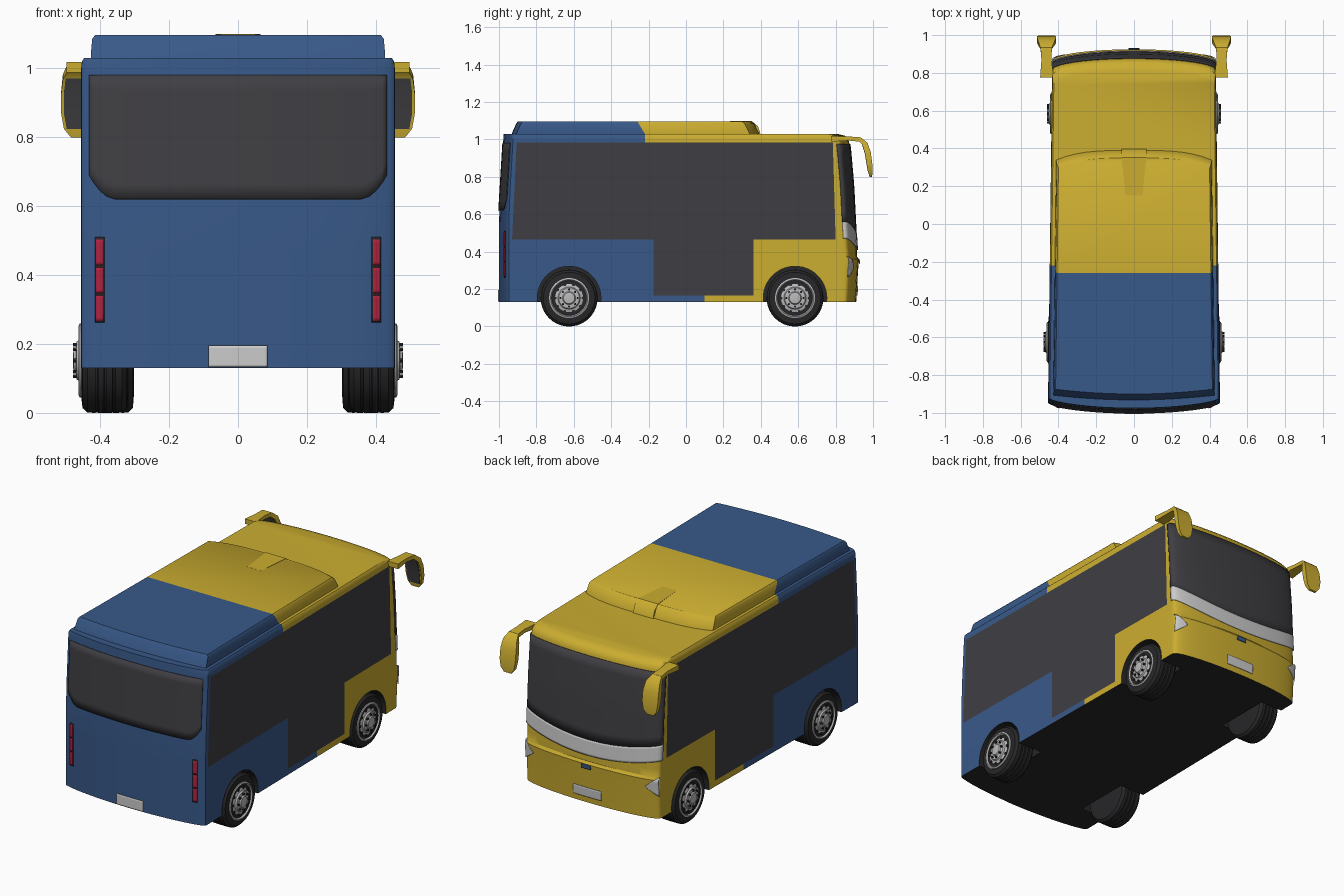
import bpy, bmesh
from math import sin, cos, pi
from mathutils import Vector

cube = bpy.data.objects.get("Cube")
if cube:
    bpy.data.objects.remove(cube)


def material(name, rgb):
    m = bpy.data.materials.new(name)
    m.use_nodes = True
    m.diffuse_color = (*rgb, 1)
    m.node_tree.nodes["Principled BSDF"].inputs["Base Color"].default_value = (*rgb, 1)
    return m


BLUE = material("blue_paint", (0.04, 0.1, 0.25))
YELLOW = material("yellow_paint", (0.6, 0.42, 0.03))
GLASS = material("dark_glass", (0.05, 0.048, 0.055))
BLACK = material("black_rubber", (0.02, 0.02, 0.022))
SILVER = material("silver_trim", (0.6, 0.6, 0.6))
RED = material("red_lamp", (0.45, 0.015, 0.05))
METAL = material("rim_metal", (0.5, 0.5, 0.5))
PAINTS = [BLUE, YELLOW, GLASS, BLACK]


def make(name, bm, mats):
    me = bpy.data.meshes.new(name)
    bm.to_mesh(me)
    bm.free()
    for m in mats:
        me.materials.append(m)
    ob = bpy.data.objects.new(name, me)
    bpy.context.collection.objects.link(ob)
    return ob


def loft(name, parts, mats, rule=None, planes=()):
    """Skin each stack of rings, cut along planes, colour faces by rule."""
    bm = bmesh.new()
    for rings in parts:
        vs = [[bm.verts.new(p) for p in r] for r in rings]
        for a, b in zip(vs, vs[1:]):
            for i in range(len(a)):
                j = (i + 1) % len(a)
                bm.faces.new((a[i], a[j], b[j], b[i]))
        bm.faces.new(vs[0])
        bm.faces.new(vs[-1])
    bmesh.ops.recalc_face_normals(bm, faces=bm.faces)
    for co, no in planes:
        geom = bm.verts[:] + bm.edges[:] + bm.faces[:]
        bmesh.ops.bisect_plane(bm, geom=geom, dist=1e-5, plane_co=co, plane_no=no)
    bm.normal_update()
    if rule:
        for f in bm.faces:
            f.material_index = rule(f.calc_center_median(), f.normal)
    return make(name, bm, mats)


def circle(x, r, cy, cz, n=32):
    return [(x, cy + r * cos(2 * pi * i / n), cz + r * sin(2 * pi * i / n)) for i in range(n)]


def lerp(table, z):
    for (a, p), (b, q) in zip(table, table[1:]):
        if z <= b:
            return p + (q - p) * max(0, z - a) / (b - a)
    return table[-1][1]


# Body outline: end profiles by height, rounded in plan
NOSE = [(.13, .91), (.3, .92), (.36, .925), (.375, .914), (.42, .913), (.55, .905),
        (.75, .895), (.97, .876), (1.0, .868), (1.02, .85), (1.03, .81)]
TAIL = [(.13, -1), (.62, -1), (.98, -.978), (1.03, -.975)]
SQUEEZE = [(.13, 1), (1.0, 1), (1.02, .995), (1.03, .98)]


def end_point(s, z, front, off=0.0):
    t = 1 - (1 - abs(s)) ** 2.5
    sign = 1 if s >= 0 else -1
    bulge = 1 - (1 - min(t, 1) ** 4) ** .25
    x = (.433 if front else .455) * t * lerp(SQUEEZE, z) + off * t ** 8
    if front:
        return Vector((sign * x, lerp(NOSE, z) - .03 * t * t - .045 * bulge + off, z))
    return Vector((sign * x, lerp(TAIL, z) + .035 * t * t + .025 * bulge - off, z))


def body_ring(z, n=12):
    steps = [i / n for i in range(-n, n + 1)]
    return ([end_point(s, z, True) for s in steps]
            + [end_point(-s, z, False) for s in steps])


def window_back(z):
    return -.93 + (z - .465) * .048


def window_front(z):
    return .80 - (z - .465) * .029


def body_paint(c, n):
    if n.z < -.7:
        return 3
    if abs(n.x) > .9:
        if .465 < c.z < .985 and window_back(c.z) < c.y < window_front(c.z):
            return 2
        if .165 < c.z < .465 and -.175 < c.y < .36:
            return 2
    return int(c.y > (.10 if c.z < .465 else -.22))


cuts = [((0, 0, z), (0, 0, 1)) for z in (.165, .465, .985)]
cuts += [((0, y, 0), (0, 1, 0)) for y in (-.22, -.175, .10, .36)]
cuts += [((0, -.93, .465), (0, 1, -.048)), ((0, .80, .465), (0, 1, .029))]
body = loft("body", [[body_ring(z) for z, _ in NOSE]], PAINTS, body_paint, cuts)

# Wheel arches cut out of the body
AXLES = ((-.625, 0), (.583, -.018))
arches = loft("arch_cutter", [[circle(s * x, .17, y, .152, 48) for x in (.29, .6)]
                              for y, _ in AXLES for s in (1, -1)], PAINTS, lambda c, n: 3)
arches.hide_render = True
mod = body.modifiers.new("arches", 'BOOLEAN')
mod.operation, mod.solver, mod.object = 'DIFFERENCE', 'EXACT', arches
bpy.context.view_layer.objects.active = body
bpy.ops.object.modifier_apply(modifier=mod.name)
bpy.data.objects.remove(arches)


# Roof pod with a slanted colour split
def pod_ring(z, front, back, inset, n=8):
    steps = [i / n for i in range(-n, n + 1)]
    return ([((.412 - inset) * t, front - .04 * t ** 4 - .012 * t * t, z) for t in steps]
            + [(-(.427 - inset) * t, back + .025 * t * t, z) for t in steps])


loft("roof_pod", [[pod_ring(1.02, .393, -.935, 0), pod_ring(1.04, .388, -.928, 0),
                   pod_ring(1.085, .365, -.908, .004), pod_ring(1.096, .35, -.9, .012)]],
     PAINTS, lambda c, n: int(c.y > -.22 - (c.z - 1.03) * .6),
     [((0, -.22, 1.03), (0, 1, .6))])
scoop = ((.15, 1.08), (.15, 1.0965), (.352, 1.0985), (.385, 1.07), (.398, 1.03), (.3, 1.03))
loft("roof_scoop", [[[(x * (.7 if y < .2 else 1), y, z) for y, z in scoop]
                     for x in (-.065, .065)]], [YELLOW])


# Thin plates that follow the curved nose and tail
def plate(name, mat, front, x0, x1, low, high, off=.005, nu=24, nv=8):
    width = .433 if front else .455

    def to_s(x):
        t = min(abs(x) / width, 1)
        return (1 - (1 - t) ** .4) * (1 if x >= 0 else -1)

    a, b = to_s(x0), to_s(x1)
    bm = bmesh.new()
    grid = []
    for i in range(nu + 1):
        s = a + (b - a) * i / nu
        t = 1 - (1 - abs(s)) ** 2.5
        lo, hi = (h(t) if callable(h) else h for h in (low, high))
        grid.append([bm.verts.new(end_point(s, lo + (hi - lo) * j / nv, front, off))
                     for j in range(nv + 1)])
    for p, q in zip(grid, grid[1:]):
        for j in range(nv):
            quad = (p[j], q[j], q[j + 1], p[j + 1])
            bm.faces.new(quad[::-1] if front else quad)
    ob = make(name, bm, [mat])
    sol = ob.modifiers.new("thickness", 'SOLIDIFY')
    sol.thickness, sol.offset = .004, -1
    return ob


plate("windshield", GLASS, True, -.433, .433, lambda t: .50 + .06 * t * t, .975)
plate("nose_band", SILVER, True, -.433, .433,
      lambda t: .41 + .06 * t * t, lambda t: .50 + .06 * t * t, .006)
plate("front_plate", SILVER, True, -.09, .09, .165, .22)
plate("nose_badge", BLUE, True, -.03, .03, .335, .36, .006)
plate("rear_window", GLASS, False, -.43, .43,
      lambda t: .62 + .07 * max(0, (t - .78) / .165) ** 2, .98, .004)
plate("rear_plate", SILVER, False, -.085, .085, .133, .195)
for side, tag in ((1, "left"), (-1, "right")):
    plate(tag + "_headlight", SILVER, True, side * .365, side * .43,
          lambda t: .315 - .05 * (t - .84) / .15, lambda t: .32 + .055 * (t - .84) / .15,
          nu=10) if side > 0 else plate(
        tag + "_headlight", SILVER, True, -.43, -.365,
        lambda t: .315 - .05 * (t - .84) / .15, lambda t: .32 + .055 * (t - .84) / .15, nu=10)
    inner, outer = sorted((side * .387, side * .413))
    plate(tag + "_tail_housing", BLACK, False, inner, outer, .262, .51, .003, 4)
    for k in range(3):
        lo = .267 + .081 * k
        plate(f"{tag}_tail_lamp_{k + 1}", RED, False, inner + .003, outer - .003,
              lo, lo + .074, .006, 4)

# Mirrors: a flat arm that bends down into a head (y, z, inner x, outer x, thickness)
ARM = [(.775, 1.003, .425, .497, .03), (.87, 1.005, .437, .49, .022),
       (.93, 1.0, .435, .495, .024), (.958, .975, .42, .508, .028),
       (.973, .93, .412, .513, .03), (.982, .87, .412, .513, .028),
       (.986, .825, .42, .505, .022), (.988, .80, .44, .485, .014)]


def strip(path, side, inset=0, back=0):
    rings = []
    for i, (y, z, x0, x1, th) in enumerate(path):
        p, q = path[max(i - 1, 0)], path[min(i + 1, len(path) - 1)]
        d = Vector((0, q[0] - p[0], q[1] - p[1])).normalized()
        n = Vector((0, -d.z, d.y)) * th / 2
        mid = Vector((0, y, z))
        lo, hi = (mid - n * (1 + back), mid + n * (1 - 1.2 * back))
        xa, xb = side * (x0 + inset), side * (x1 - inset)
        rings.append([(x, p.y, p.z) for x, p in ((xa, lo), (xb, lo), (xb, hi), (xa, hi))])
    return rings


for side, tag in ((1, "left"), (-1, "right")):
    loft(tag + "_mirror", [strip(ARM, side)], [YELLOW])
    loft(tag + "_mirror_glass", [strip(ARM[3:7], side, .008, .2)], [GLASS])

# Wheels: grooved tyre, dished rim, vent holes and bolts (x from tyre face, radius)
TYRE = [(-.135, .1), (-.132, .138), (-.118, .151)]
for g in (-.095, -.07, -.045):
    TYRE += [(g - .004, .152), (g - .003, .145), (g + .003, .145), (g + .004, .152)]
TYRE += [(-.018, .151), (-.004, .138), (0, .104)]
RIM = [(-.02, .107), (.004, .107), (.008, .099), (-.005, .09), (.005, .06),
       (.013, .055), (.015, .035), (.022, .03), (.024, .016)]
for axle, (y, shift) in zip(("rear", "front"), AXLES):
    for side, tag in ((1, "left"), (-1, "right")):
        face = .455 + shift

        def lathe(profile, cy=y, cz=.152, n=40):
            return [circle(side * (face + x), r, cy, cz, n) for x, r in profile]

        def studs(count, ring, r, x1, n):
            return [lathe([(-.02, r), (x1, r)], y + ring * cos(2 * pi * i / count),
                          .152 + ring * sin(2 * pi * i / count), n) for i in range(count)]

        name = f"{axle}_{tag}_"
        loft(name + "tyre", [lathe(TYRE)], [BLACK])
        loft(name + "rim", [lathe(RIM)], [METAL])
        loft(name + "rim_holes", studs(10, .075, .008, .005, 12), [BLACK])
        loft(name + "bolts", studs(8, .046, .006, .024, 6), [BLACK])

# Smooth shading with sharp edges kept
bpy.ops.object.select_all(action='DESELECT')
for ob in bpy.context.collection.objects:
    if ob.type == 'MESH':
        ob.select_set(True)
        bpy.context.view_layer.objects.active = ob
bpy.ops.object.shade_smooth_by_angle(angle=.6)
